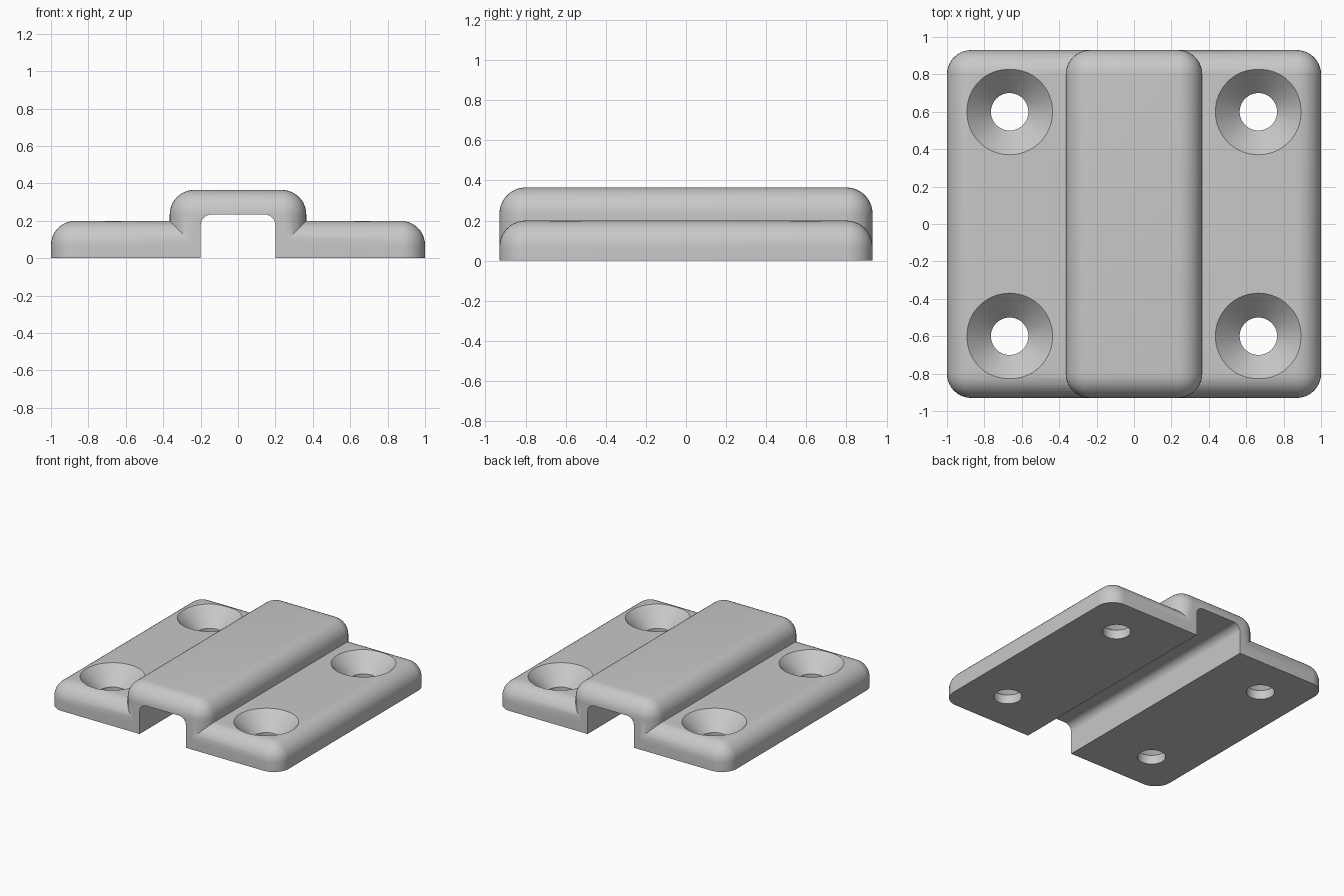
import bpy, bmesh, math
from mathutils import Vector

if "Cube" in bpy.data.objects:
    bpy.data.objects.remove(bpy.data.objects["Cube"], do_unlink=True)

HALF_Y = 0.93
ROUND = 0.13

grey = bpy.data.materials.new("light_grey")
grey.use_nodes = True
grey.diffuse_color = (0.58, 0.58, 0.58, 1)
grey.node_tree.nodes["Principled BSDF"].inputs["Base Color"].default_value = grey.diffuse_color


def to_object(name, bm, helper=False):
    bmesh.ops.recalc_face_normals(bm, faces=bm.faces)
    mesh = bpy.data.meshes.new(name)
    bm.to_mesh(mesh)
    bm.free()
    obj = bpy.data.objects.new(name, mesh)
    bpy.context.collection.objects.link(obj)
    mesh.materials.append(grey)
    obj.hide_render = helper
    return obj


def box(name, half_x, half_y, z0, z1, radius, rounded, segments=10, helper=False):
    """Box with the edges picked by the rule `rounded` turned into fillets."""
    bm = bmesh.new()
    bmesh.ops.create_cube(bm, size=1)
    bmesh.ops.scale(bm, vec=(2 * half_x, 2 * half_y, z1 - z0), verts=bm.verts)
    bmesh.ops.translate(bm, vec=(0, 0, (z0 + z1) / 2), verts=bm.verts)
    edges = [e for e in bm.edges if rounded(*(v.co for v in e.verts), z1)]
    bmesh.ops.bevel(bm, geom=edges, offset=radius, segments=segments,
                    profile=0.5, affect='EDGES', clamp_overlap=True)
    return to_object(name, bm, helper)


def all_but_bottom(a, b, top):
    return max(a.z, b.z) > top - 0.001


def top_lengthwise(a, b, top):
    return min(a.z, b.z) > top - 0.001 and abs(a.x - b.x) < 0.001


def screw_hole(x, y):
    """Countersunk screw cutter, revolved from its profile."""
    bm = bmesh.new()
    profile = [(0, -0.1), (0.1, -0.1), (0.1, 0.07), (0.23, 0.2), (0.23, 0.3), (0, 0.3)]
    verts = [bm.verts.new((r, 0, z)) for r, z in profile]
    edges = [bm.edges.new(pair) for pair in zip(verts, verts[1:])]
    bmesh.ops.spin(bm, geom=verts + edges, cent=(0, 0, 0), axis=(0, 0, 1),
                   angle=math.tau, steps=64, use_duplicate=False)
    bmesh.ops.remove_doubles(bm, verts=bm.verts, dist=0.0001)
    bmesh.ops.translate(bm, vec=Vector((x, y, 0)), verts=bm.verts)
    return to_object("screw_hole_cutter", bm, True)


def combine(target, tool, operation):
    mod = target.modifiers.new(operation.lower(), 'BOOLEAN')
    mod.operation = operation
    mod.solver = 'EXACT'
    mod.object = tool
    bpy.context.view_layer.objects.active = target
    bpy.ops.object.modifier_apply(modifier=mod.name)
    bpy.data.objects.remove(tool, do_unlink=True)


# Base plate with the raised bridge joined on
bracket = box("mounting_bracket", 1.0, HALF_Y, 0, 0.2, ROUND, all_but_bottom)
bridge = box("bridge", 0.365, HALF_Y, 0, 0.365, ROUND, all_but_bottom)
combine(bracket, bridge, 'UNION')

# Channel running front to back under the bridge
channel = box("channel_cutter", 0.2, HALF_Y + 0.2, -0.2, 0.235, 0.06,
              top_lengthwise, segments=8, helper=True)
combine(bracket, channel, 'DIFFERENCE')

# Four countersunk screw holes
for sx in (-1, 1):
    for sy in (-1, 1):
        combine(bracket, screw_hole(sx * 0.665, sy * 0.6), 'DIFFERENCE')

# Smooth fillets, sharp rims
bpy.ops.object.select_all(action='DESELECT')
bracket.select_set(True)
bpy.context.view_layer.objects.active = bracket
bpy.ops.object.shade_smooth_by_angle(angle=math.radians(30))
